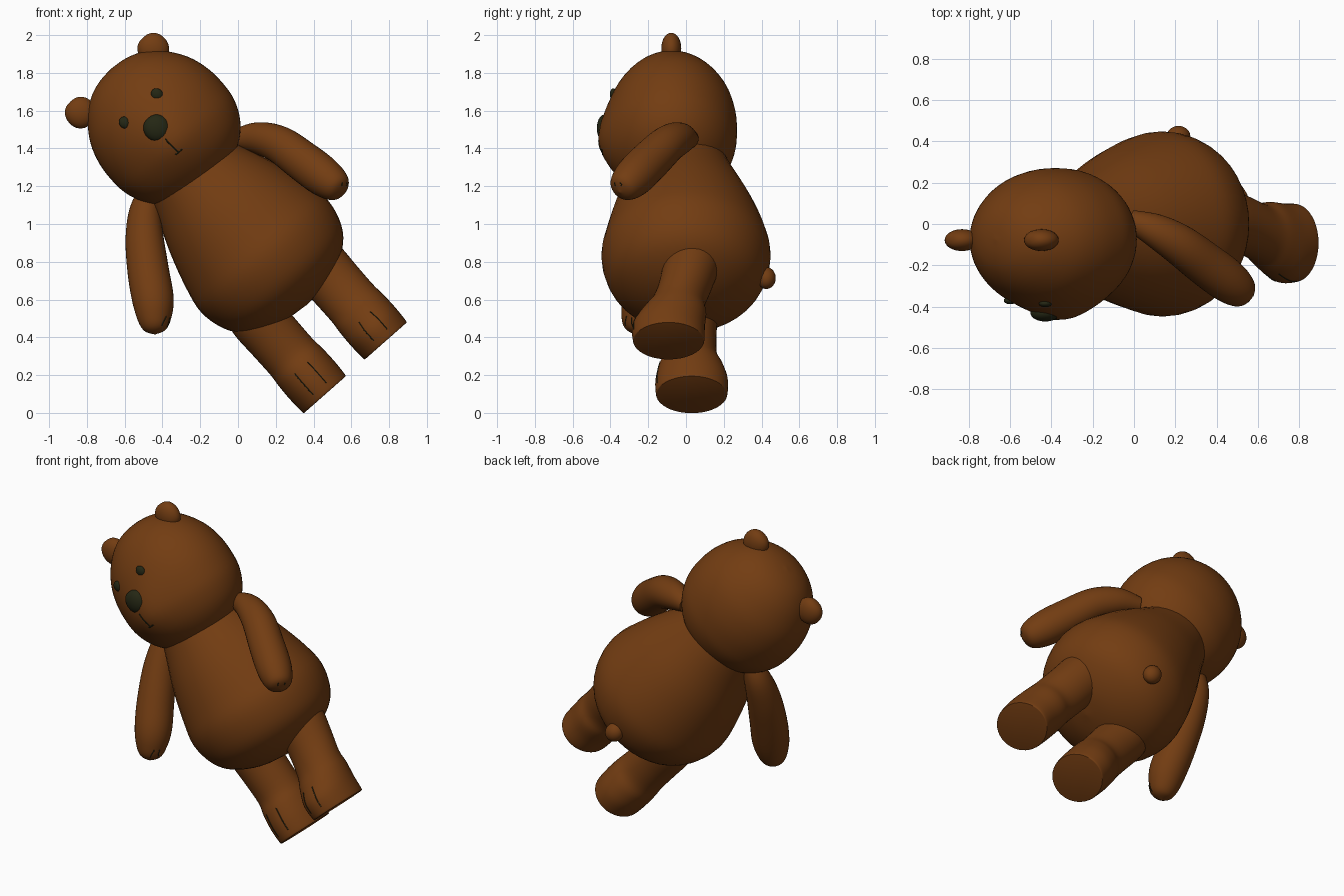
import bpy, math
from mathutils import Vector, Matrix
from mathutils.bvhtree import BVHTree

if "Cube" in bpy.data.objects:
    bpy.data.objects.remove(bpy.data.objects["Cube"])


def material(name, rgb):
    m = bpy.data.materials.new(name)
    m.diffuse_color = (*rgb, 1)
    m.use_nodes = True
    m.node_tree.nodes["Principled BSDF"].inputs["Base Color"].default_value = m.diffuse_color
    return m


BROWN = material("brown fur", (0.17, 0.046, 0.006))
DARK = material("dark nose", (0.018, 0.02, 0.007))
# Figure leans sideways: x = across, z = along the body from the soles up
TILT = Matrix.Translation((0.64, 0, 0.255)) @ Matrix.Rotation(math.radians(-41.4), 4, 'Y')
UPRIGHT = Matrix.Identity(4)


def spline(keys, steps):
    """Catmull-Rom interpolation of equally long tuples."""
    out = []
    for i in range(len(keys) - 1):
        p = [keys[max(i - 1, 0)], keys[i], keys[i + 1], keys[min(i + 2, len(keys) - 1)]]
        for s in range(steps):
            t = s / steps
            out.append([0.5 * (2 * b + (c - a) * t + (2 * a - 5 * b + 4 * c - d) * t * t
                               + (3 * b - a - 3 * c + d) * t ** 3)
                        for a, b, c, d in zip(*p)])
    out.append(list(keys[-1]))
    return out


def make(name, verts, faces, mat, matrix):
    me = bpy.data.meshes.new(name)
    me.from_pydata(verts, [], faces)
    me.materials.append(mat)
    ob = bpy.data.objects.new(name, me)
    bpy.context.collection.objects.link(ob)
    ob.matrix_world = matrix
    bpy.ops.object.select_all(action='DESELECT')
    ob.select_set(True)
    bpy.context.view_layer.objects.active = ob
    bpy.ops.object.shade_smooth_by_angle(angle=math.radians(50))
    return BVHTree.FromPolygons(verts, faces)


def loft(name, keys, matrix=TILT, mat=BROWN, follow=False, steps=4, n=40, shape=None):
    """Skin elliptical sections (x, y, z, rx, ry); follow turns them along the path."""
    rings = spline(keys, steps)
    verts, faces = [], []
    for i, (x, y, z, rx, ry) in enumerate(rings):
        u, v = Vector((1, 0, 0)), Vector((0, 1, 0))
        if follow:
            d = Vector(rings[min(i + 1, len(rings) - 1)][:3]) - Vector(rings[max(i - 1, 0)][:3])
            d.normalize()
            v = d.cross(Vector((1, 0.9, 0.6))).normalized()
            u = v.cross(d)
        for k in range(n):
            t = 2 * math.pi * k / n
            p = Vector((x, y, z)) + u * max(rx, 0.002) * math.cos(t) + v * max(ry, 0.002) * math.sin(t)
            verts.append(shape(p) if shape else p)
    for i in range(len(rings) - 1):
        for k in range(n):
            a, b = i * n + k, i * n + (k + 1) % n
            faces.append((a, b, b + n, a + n))
    last = (len(rings) - 1) * n
    faces += [tuple(reversed(range(n))), tuple(range(last, last + n))]
    return make(name, verts, faces, mat, matrix)


def ellipsoid(name, centre, radii, mat=BROWN, power=1.0):
    """Ball from stacked rings; power below 1 makes it blunter."""
    keys = []
    for i in range(17):
        t = math.pi * i / 16
        s = math.sin(t) ** power
        keys.append((centre[0], centre[1], centre[2] - radii[2] * math.cos(t), radii[0] * s, radii[1] * s))
    loft(name, keys, mat=mat, steps=1, n=28)


def seam(name, tree, a, b, matrix=TILT, r=0.004):
    """Thin dark crease laid on a surface between two nearby points."""
    a, b = Vector(a), Vector(b)
    keys = []
    for i in range(9):
        p = tree.find_nearest(a.lerp(b, i / 8))[0]
        keys.append((*p, r, r))
    loft(name, keys, matrix, DARK, follow=True, steps=1, n=6)


# Pear-shaped body
body = [(0.42, 0), (0.435, 0.14), (0.475, 0.26), (0.54, 0.36), (0.63, 0.42), (0.76, 0.448),
        (0.9, 0.425), (1.1, 0.365), (1.3, 0.285), (1.45, 0.23)]
loft("body", [(0.005, -0.05 * max(0, z - 0.9), z, r, r) for z, r in body])

# Head, with a soft muzzle swelling on the front
def muzzle(p):
    if p.y < -0.1:
        p.y -= 0.045 * math.exp(-((p.x - 0.04) ** 2 + (p.z - 1.54) ** 2) / 0.03)
    return p


head = [(1.24, 0), (1.255, 0.13), (1.30, 0.24), (1.38, 0.325), (1.48, 0.375), (1.58, 0.39),
        (1.70, 0.383), (1.82, 0.345), (1.93, 0.268), (2.0, 0.18), (2.033, 0.09), (2.043, 0)]
face = loft("head", [(0.055, -0.075, z, r, r * 0.885) for z, r in head], shape=muzzle, n=56)

# Ears, tail, nose and eyes
for side, x in (("left", -0.222), ("right", 0.29)):
    ellipsoid(side + "_ear", (x, -0.078, 1.975), (0.082, 0.053, 0.08), power=0.8)
ellipsoid("tail", (-0.015, 0.425, 0.625), (0.055, 0.05, 0.06))
ellipsoid("nose", (0.026, -0.43, 1.647), (0.07, 0.042, 0.07), DARK, power=0.85)
for side, x in (("left", -0.082), ("right", 0.145)):
    y = face.ray_cast(Vector((x, -1, 1.781)), Vector((0, 1, 0)))[0].y
    ellipsoid(side + "_eye", (x, y + 0.004, 1.781), (0.03, 0.018, 0.033), DARK)

# Mouth crease
seam("mouth_line", face, (0.02, -0.47, 1.575), (0.023, -0.47, 1.46))
seam("mouth_bar", face, (0.0, -0.47, 1.462), (0.05, -0.47, 1.462))

# Legs with flat soles: foot centre, hip centre
for side, x, y, hip in (("left", -0.24, 0.03, 0.015), ("right", 0.19, -0.092, 0.03)):
    keys = []
    for z, rx, ry in ((0, 0.146, 0.182), (0.012, 0.151, 0.19), (0.1, 0.155, 0.192), (0.19, 0.153, 0.172),
                      (0.27, 0.147, 0.142), (0.4, 0.148, 0.142), (0.55, 0.15, 0.15), (0.65, 0.13, 0.13)):
        f = min(1, max(0, (z - 0.1) / 0.4))
        keys.append((x, y + (hip - y) * f, z, rx, ry))
    leg = loft(side + "_leg", keys)
    for i, dx in enumerate((-0.055, 0.055)):
        seam(f"{side}_toe_crease_{i + 1}", leg, (x + dx, y - 0.2, 0.2), (x + dx, y - 0.2, 0.04), r=0.003)

# Arms hanging forward, drawn in place
right_arm = [(-0.02, 0.02, 1.45, 0.05, 0.05), (0.1, -0.03, 1.455, 0.08, 0.085), (0.22, -0.10, 1.42, 0.098, 0.1),
             (0.34, -0.19, 1.335, 0.105, 0.108), (0.44, -0.265, 1.26, 0.105, 0.108),
             (0.505, -0.315, 1.21, 0.09, 0.092), (0.54, -0.342, 1.18, 0.06, 0.062),
             (0.554, -0.353, 1.168, 0, 0)]
left_arm = [(-0.45, 0.0, 1.2, 0.05, 0.05), (-0.49, -0.03, 1.08, 0.08, 0.085), (-0.495, -0.09, 0.93, 0.1, 0.102),
            (-0.475, -0.165, 0.75, 0.11, 0.11), (-0.45, -0.225, 0.6, 0.11, 0.11),
            (-0.443, -0.255, 0.5, 0.09, 0.09), (-0.441, -0.27, 0.44, 0.058, 0.058),
            (-0.44, -0.275, 0.415, 0, 0)]
for side, keys, out in (("right", right_arm, Vector((0.13, -0.1, 0))),
                        ("left", left_arm, Vector((0.13, -0.09, 0)))):
    arm = loft(side + "_arm", keys, UPRIGHT, follow=True, steps=5, n=32)
    a, b = Vector(keys[5][:3]), Vector(keys[6][:3])
    d = (b - a).normalized()
    across = d.cross(out).normalized() * 0.035
    for i, s in enumerate((-1, 1)):
        seam(f"{side}_finger_crease_{i + 1}", arm, a + out + across * s, b + out * 0.6 + across * s,
             UPRIGHT, 0.003)
